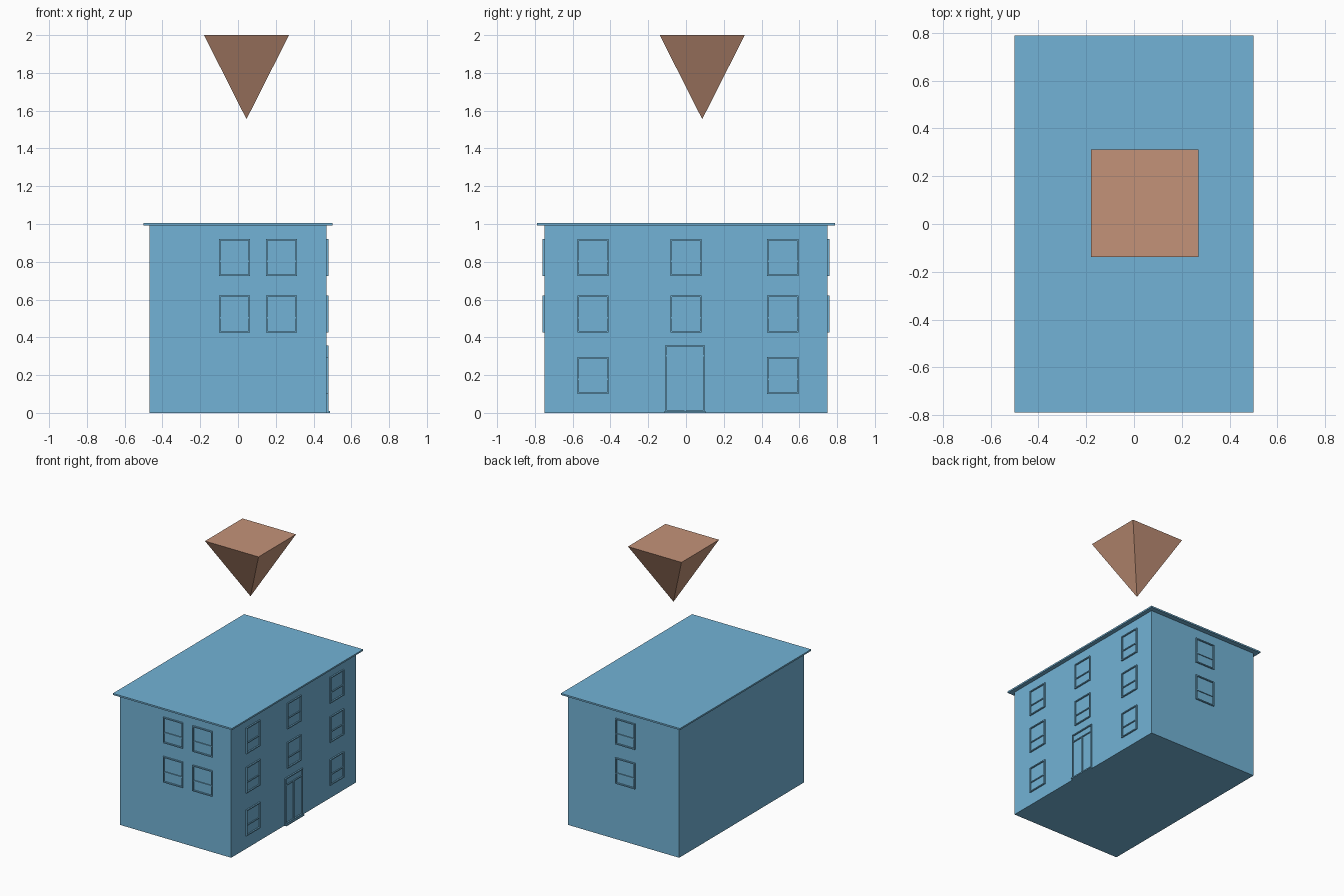
import bpy, bmesh
from math import pi
from mathutils import Matrix, Vector

if "Cube" in bpy.data.objects:
    bpy.data.objects.remove(bpy.data.objects["Cube"])


def material(name, rgb):
    m = bpy.data.materials.new(name)
    m.diffuse_color = (*rgb, 1)
    m.use_nodes = True
    m.node_tree.nodes["Principled BSDF"].inputs["Base Color"].default_value = m.diffuse_color
    return m


BLUE = material("blue_paint", (0.17, 0.45, 0.67))
CLAY = material("clay", (0.55, 0.29, 0.19))


def make(name, bm, mat):
    bmesh.ops.recalc_face_normals(bm, faces=bm.faces)
    me = bpy.data.meshes.new(name)
    bm.to_mesh(me)
    bm.free()
    me.materials.append(mat)
    ob = bpy.data.objects.new(name, me)
    bpy.context.collection.objects.link(ob)
    return ob


def add_box(bm, lo, hi):
    lo, hi = Vector(lo), Vector(hi)
    size = hi - lo
    bmesh.ops.create_cube(bm, size=1, matrix=Matrix.Translation((lo + hi) / 2)
                          @ Matrix.Diagonal((*size, 1)))


def box(name, lo, hi, mat=BLUE):
    bm = bmesh.new()
    add_box(bm, lo, hi)
    return make(name, bm, mat)


def frame(name, width, height, location, angle, bar, mullion_top=0):
    """Frame in the local xz plane facing -y, with a cross bar and optional mullion."""
    t, d, back = 0.008, 0.01, 0.004
    w, h = width / 2, height / 2
    bm = bmesh.new()
    # jambs, head and sill
    for s in (-1, 1):
        x0, x1 = sorted((s * w, s * (w - t)))
        add_box(bm, (x0, -d, -h), (x1, back, h))
        z0, z1 = sorted((s * h, s * (h - t)))
        add_box(bm, (-w + t, -d, z0), (w - t, back, z1))
    # cross bar
    z = -h + bar * height
    add_box(bm, (-w + t, -d * 0.7, z - t / 2), (w - t, back, z + t / 2))
    # centre mullion
    if mullion_top:
        add_box(bm, (-t / 2, -d * 0.7, -h + t),
                (t / 2, back, -h + mullion_top * height - t / 2))
    ob = make(name, bm, BLUE)
    ob.location = location
    ob.rotation_euler.z = angle
    return ob


# building walls and overhanging flat roof
WX, WY = 0.468, 0.75
box("walls", (-WX, -WY, 0), (WX, WY, 0.993))
box("roof_slab", (-0.5, -0.788, 0.993), (0.5, 0.788, 1.005))

# windows on the right, front and back walls
WIN = (0.165, 0.196)
LEVELS = (0.198, 0.523, 0.822)
for i, z in enumerate(LEVELS):
    for j, y in enumerate((-0.493, 0.0, 0.512)):
        if (i, j) != (0, 1):
            frame(f"right_window_{i}_{j}", *WIN, (WX, y, z), pi / 2, 0.4)
    if i:
        for j, x in enumerate((-0.018, 0.23)):
            frame(f"front_window_{i}_{j}", *WIN, (x, -WY, z), 0, 0.4)
        frame(f"back_window_{i}", *WIN, (-0.018, WY, z), pi, 0.4)

# door with transom, and its step
frame("door_frame", 0.21, 0.35, (WX, -0.005, 0.183), pi / 2, 0.84, 0.84)
box("door_step", (WX - 0.01, -0.113, 0), (0.486, 0.102, 0.009))

# floating inverted pyramid marker
bm = bmesh.new()
bmesh.ops.create_cone(bm, cap_ends=True, segments=4, radius1=0, radius2=0.225 * 2 ** 0.5,
                      depth=0.445, matrix=Matrix.Translation((0.045, 0.086, 1.7775))
                      @ Matrix.Rotation(pi / 4, 4, 'Z'))
bmesh.ops.remove_doubles(bm, verts=bm.verts, dist=1e-4)
# square the base to the axes
top = [v for v in bm.verts if v.co.z > 1.8]
for v in top:
    v.co.x = 0.045 + (0.225 if v.co.x > 0.045 else -0.225)
    v.co.y = 0.086 + (0.225 if v.co.y > 0.086 else -0.225)
if len({(round(v.co.x, 2), round(v.co.y, 2)) for v in top}) < 4:
    for v, (sx, sy) in zip(top, ((1, 1), (-1, 1), (-1, -1), (1, -1))):
        v.co.x, v.co.y = 0.045 + sx * 0.225, 0.086 + sy * 0.225
make("floating_pyramid", bm, CLAY)
